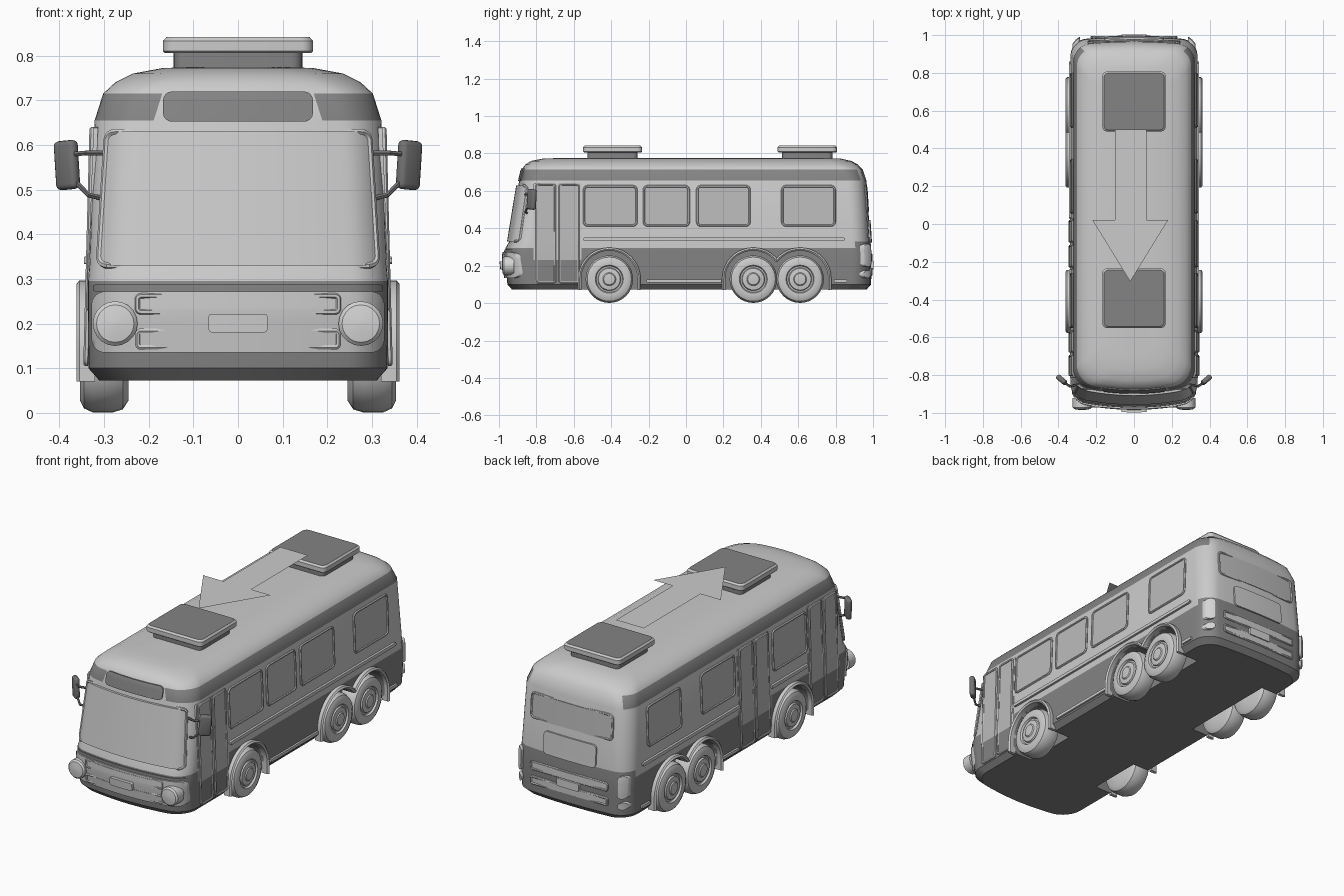
import bpy, bmesh, math

if "Cube" in bpy.data.objects:
    bpy.data.objects.remove(bpy.data.objects["Cube"])

def mat(name, v):
    m = bpy.data.materials.new(name)
    m.diffuse_color = (v, v, v, 1)
    m.use_nodes = True
    m.node_tree.nodes["Principled BSDF"].inputs["Base Color"].default_value = m.diffuse_color
    return m

LIGHT, DARK = mat("light_body", 0.6), mat("dark_paint", 0.23)
GLASS, MIRROR = mat("window_glass", 0.5), mat("mirror_grey", 0.17)
PALE = mat("pale_lamp", 0.66)

# Body section table: z, half width, front y, rear y, corner radius
LEVELS = [(.072, .31, -.93, .965, .09), (.10, .335, -.955, .99, .09), (.23, .336, -.968, .992, .08),
          (.295, .336, -.965, .99, .08), (.33, .333, -.945, .986, .08), (.655, .321, -.892, .965, .085),
          (.715, .302, -.878, .945, .09), (.74, .275, -.86, .92, .10), (.76, .235, -.83, .885, .10),
          (.772, .17, -.77, .83, .09), (.775, .10, -.70, .76, .06)]

def level(z):
    if z <= LEVELS[0][0]:
        return LEVELS[0]
    for a, b in zip(LEVELS, LEVELS[1:]):
        if z <= b[0]:
            t = (z - a[0]) / (b[0] - a[0])
            return [p + (q - p) * t for p, q in zip(a, b)]
    return LEVELS[-1]

def corner(x, w, r):
    d = min(max(0, abs(x) - (w - r)), r)
    return r - math.sqrt(r * r - d * d)

# Surface maps: (u, v, offset) -> point on the body
def side(s):
    return lambda u, v, d: (s * (level(v)[1] + d), u, v)

def front(u, v, d):
    _, w, f, _, r = level(v)
    return (u, f + corner(u, w, r) + .04 * (u / w) ** 2 - d, v)

def rear(u, v, d):
    _, w, _, b, r = level(v)
    return (u, b - corner(u, w, r) - .02 * (u / w) ** 2 + d, v)

def make(name, verts, faces, mats):
    me = bpy.data.meshes.new(name)
    bm = bmesh.new()
    vs = [bm.verts.new(v) for v in verts]
    for f in faces:
        bm.faces.new([vs[i] for i in f])
    bmesh.ops.recalc_face_normals(bm, faces=bm.faces)
    bm.to_mesh(me)
    bm.free()
    for m in mats:
        me.materials.append(m)
    ob = bpy.data.objects.new(name, me)
    bpy.context.collection.objects.link(ob)
    return ob

def loft(name, rings, mats, cap=True, closed=False):
    n, k = len(rings[0]), len(rings)
    faces = [(i * n + j, i * n + (j + 1) % n, (i + 1) % k * n + (j + 1) % n, (i + 1) % k * n + j)
             for i in range(k if closed else k - 1) for j in range(n)]
    if cap:
        faces += [tuple(range(n)), tuple(range((k - 1) * n, k * n))]
    return make(name, [p for r in rings for p in r], faces, mats)

def round_rect(u0, u1, v0, v1, r, n=5):
    out = []
    for cu, cv, a in ((u1 - r, v1 - r, 0), (u0 + r, v1 - r, 90), (u0 + r, v0 + r, 180), (u1 - r, v0 + r, 270)):
        for i in range(n + 1):
            t = math.radians(a + 90 * i / n)
            out.append((cu + r * math.cos(t), cv + r * math.sin(t)))
    return out

def panel(name, fm, u0, u1, v0, v1, r, d, m, nu=24, nv=6, taper=0):
    """Rounded plate that follows the body surface."""
    pts = []
    for dd in (d, -.008):
        for i in range(nu + 1):
            s = math.sin(math.pi * (i / nu - .5))
            u = (u0 + u1) / 2 + (u1 - u0) / 2 * s
            e = corner(u - (u0 + u1) / 2, (u1 - u0) / 2, r)
            for j in range(nv + 1):
                v = v0 + e + (v1 - v0 - 2 * e) * j / nv
                pts.append(fm(u * (1 - taper * (v - v0) / (v1 - v0)), v, dd))
    k, off = nv + 1, (nu + 1) * (nv + 1)
    faces = []
    for i in range(nu):
        for j in range(nv):
            q = (i * k + j, (i + 1) * k + j, (i + 1) * k + j + 1, i * k + j + 1)
            faces += [q, tuple(x + off for x in q)]
    rim = [i * k for i in range(nu + 1)] + [nu * k + j for j in range(1, k)]
    rim += [i * k + nv for i in range(nu - 1, -1, -1)] + [j for j in range(nv - 1, 0, -1)]
    faces += [(a, b, b + off, a + off) for a, b in zip(rim, rim[1:] + rim[:1])]
    return make(name, pts, faces, [m])

def tube(name, pts, rad, m, cyclic=False):
    cu = bpy.data.curves.new(name, 'CURVE')
    cu.dimensions, cu.bevel_depth, cu.bevel_resolution, cu.use_fill_caps = '3D', rad, 1, True
    sp = cu.splines.new('POLY')
    sp.points.add(len(pts) - 1)
    for p, q in zip(sp.points, pts):
        p.co = (*q, 1)
    sp.use_cyclic_u = cyclic
    cu.materials.append(m)
    ob = bpy.data.objects.new(name, cu)
    bpy.context.collection.objects.link(ob)

def frame(name, fm, u0, u1, v0, v1, r, d, rad=.006, m=LIGHT, taper=0):
    pts = round_rect(u0, u1, v0, v1, r)
    tube(name, [fm(u * (1 - taper * (v - v0) / (v1 - v0)), v, d) for u, v in pts], rad, m, True)

# Body shell
rings = []
for z, w, f, b, r in LEVELS:
    xs = [-w + r - r * math.cos(math.pi / 2 * i / 8) for i in range(9)]
    xs += [(w - r) * t for t in (-.8, -.4, 0, .4, .8)] + [-x for x in reversed(xs)]
    rings.append([front(x, z, 0) for x in xs] + [rear(x, z, 0) for x in reversed(xs)])
body = loft("bus_body", rings, [LIGHT, DARK])
for p in body.data.polygons:
    c = p.center
    band = .66 < c.z < .715 and abs(c.x) > .17 and c.y < .92
    p.material_index = int(c.z < .295 or (c.z < .33 and c.y > .9) or band)

# Wheel arches: cut wells, then raised fenders
def arch(R, centres, bottom):
    mid = sum(centres) / len(centres)
    pts = [(centres[0] - R, bottom)]
    for c in centres:
        for i in range(25):
            t = math.pi * (1 - i / 24)
            y = c + R * math.cos(t)
            if len(centres) == 1 or (y - mid) * (c - mid) >= -1e-6:
                pts.append((y, .13 + R * math.sin(t)))
    return pts + [(centres[-1] + R, bottom)]

for s in (-1, 1):
    for centres in ([-.41], [.36, .61]):
        prof = arch(.15, centres, 0)
        cut = loft("well_cutter", [[(s * x, y, z) for y, z in prof] for x in (.215, .5)], [LIGHT, DARK])
        for p in cut.data.polygons:
            p.material_index = 1
        cut.hide_render = True
        md = body.modifiers.new("well", 'BOOLEAN')
        md.operation, md.object, md.solver = 'DIFFERENCE', cut, 'EXACT'
        bpy.context.view_layer.objects.active = body
        bpy.ops.object.modifier_apply(modifier="well")
        bpy.data.objects.remove(cut)
        sections = []
        for y, z in prof:
            # radial direction from the nearest wheel centre
            c = min(centres, key=lambda q: abs(q - y))
            dy, dz = y - c, max(z - .13, 0)
            l = math.hypot(dy, dz)
            z = max(z, .07)
            o = (y + dy / l * .017, z + dz / l * .017)
            sections.append([(s * .32, y, z), (s * .355, y, z), (s * .362, (y + o[0]) / 2, (z + o[1]) / 2),
                             (s * .355, *o), (s * .32, *o)])
        loft("wheel_arch_trim", sections, [LIGHT])

    # Wheels: lathed tyre with hub
    prof = [(.245, .04), (.245, .10), (.258, .12), (.28, .127), (.325, .127), (.345, .118), (.354, .10),
            (.352, .075), (.342, .07), (.342, .062), (.35, .058), (.353, .035), (.358, .03), (.36, .01)]
    for y in (-.41, .36, .61):
        loft("wheel", [[(s * x, y + r * math.cos(a * math.pi / 16), .128 + r * math.sin(a * math.pi / 16))
                        for a in range(32)] for x, r in prof], [LIGHT])

    # Side windows
    fm = side(s)
    wins = [(-.545, -.265), (.06, .34), (.515, .795)] + ([(-.225, .015)] if s > 0 else [])
    for a, b in wins:
        panel("side_window", fm, a, b, .415, .625, .02, .003, GLASS)
        frame("window_frame", fm, a, b, .415, .625, .02, .003)
    # Doors: front on both sides, extra middle door on the left
    doors = [(-.80, -.575)] + ([(-.225, .015)] if s < 0 else [])
    for a, b in doors:
        m = (a + b) / 2
        panel("door_surround", fm, a - .015, b + .015, .23, .64, .005, .002, LIGHT)
        for u0, u1 in ((a, m - .012), (m + .012, b)):
            panel("door_glass", fm, u0, u1, .23, .635, .008, .005, GLASS)
            panel("door_lower", fm, u0, u1, .11, .23, .008, .005, DARK)
            frame("door_frame", fm, u0, u1, .11, .635, .012, .005)
    # Trim strips
    for a, b in ([(-.55, .85)] if s > 0 else [(-.55, -.24), (.03, .85)]):
        panel("side_trim", fm, a, b, .333, .35, .004, .012, LIGHT)
    for a, b in ((-.21 if s > 0 else .04, .19), (.79, .86)):
        panel("sill_trim", fm, a, b, .11, .126, .004, .01, LIGHT)

    # Mirrors on two arms
    bpy.ops.mesh.primitive_cube_add(size=1, location=(s * .383, -.825, .555), rotation=(0, s * .08, s * .7))
    ob = bpy.context.object
    ob.name, ob.scale = "side_mirror", (.06, .028, .11)
    bpy.ops.object.transform_apply(location=False, rotation=False)
    bv = ob.modifiers.new("bevel", 'BEVEL')
    bv.width, bv.segments = .012, 3
    ob.data.materials.append(MIRROR)
    tube("mirror_arm", [(s * .295, -.85, .582), (s * .34, -.86, .582), (s * .385, -.83, .578)], .006, MIRROR)
    tube("mirror_arm", [(s * .31, -.85, .482), (s * .335, -.86, .488), (s * .375, -.835, .53)], .006, MIRROR)

    # Head lamps and tail lamps
    loft("head_lamp", [[(s * .275 + r * math.cos(a * math.pi / 10), y, .2 + r * math.sin(a * math.pi / 10))
                        for a in range(20)] for y, r in ((-.92, .05), (-.972, .05), (-.98, .042), (-.985, .01))], [PALE])
    panel("tail_lamp", rear, s * .305 - .02, s * .305 + .02, .195, .315, .018, .02, PALE)
    panel("tail_lamp_round", rear, s * .305 - .02, s * .305 + .02, .135, .175, .0199, .02, PALE)

# Windscreen, destination sign and front bumper
panel("windscreen", front, -.312, .312, .33, .63, .02, .012, LIGHT, nu=36, taper=.06)
frame("windscreen_frame", front, -.312, .312, .33, .63, .02, .01, .007, taper=.06)
panel("destination_sign", front, -.168, .168, .652, .72, .02, .006, DARK)
panel("front_bumper", front, -.328, .328, .135, .272, .03, .014, LIGHT, nu=40)
panel("front_ledge", front, -.325, .325, .272, .287, .004, .006, DARK, nu=36)

# Grille slots and number plates, front and rear; rear window and engine cover
for fm, nm, d in ((front, "front", .016), (rear, "rear", .006)):
    for a, b in ((.226, .262), (.147, .184)):
        panel(nm + "_grille", fm, -.225, .225, a, b, .008, d, LIGHT)
        frame(nm + "_grille_frame", fm, -.225, .225, a, b, .008, d)
    panel(nm + "_plate", fm, -.066, .066, .18, .222, .008, .03 if fm is front else .012, PALE)
panel("rear_window", rear, -.24, .24, .49, .62, .02, .003, GLASS)
frame("rear_window_frame", rear, -.24, .24, .49, .62, .02, .003)
panel("engine_cover", rear, -.155, .155, .325, .445, .02, .008, LIGHT)

# Roof hatches: dark neck, light lid with dark top
for y0, y1 in ((-.55, -.235), (.49, .807)):
    def box(name, levels, m):
        return loft(name, [[(x, y, z) for x, y in round_rect(-.168 + i, .168 - i, y0 + i, y1 - i, .025)]
                           for i, z in levels], m)
    box("hatch_neck", [(.024, .74), (.024, .81)], [DARK])
    lid = box("hatch_lid", [(.004, .806), (0, .81), (0, .833), (.008, .842)], [LIGHT, DARK])
    for p in lid.data.polygons:
        p.material_index = int(p.normal.z > .9)

# Flat direction arrow above the roof
make("roof_arrow", [(x, y, .875) for x, y in ((-.10, .5), (-.10, .02), (-.22, .02), (-.02, -.305),
                                             (.18, .02), (.065, .02), (.065, .5))], [tuple(range(6, -1, -1))], [LIGHT])

# Turn tubes to meshes and smooth everything by angle
bpy.ops.object.select_all(action='SELECT')
bpy.context.view_layer.objects.active = body
bpy.ops.object.convert(target='MESH')
bpy.ops.object.shade_smooth_by_angle(angle=math.radians(35))
